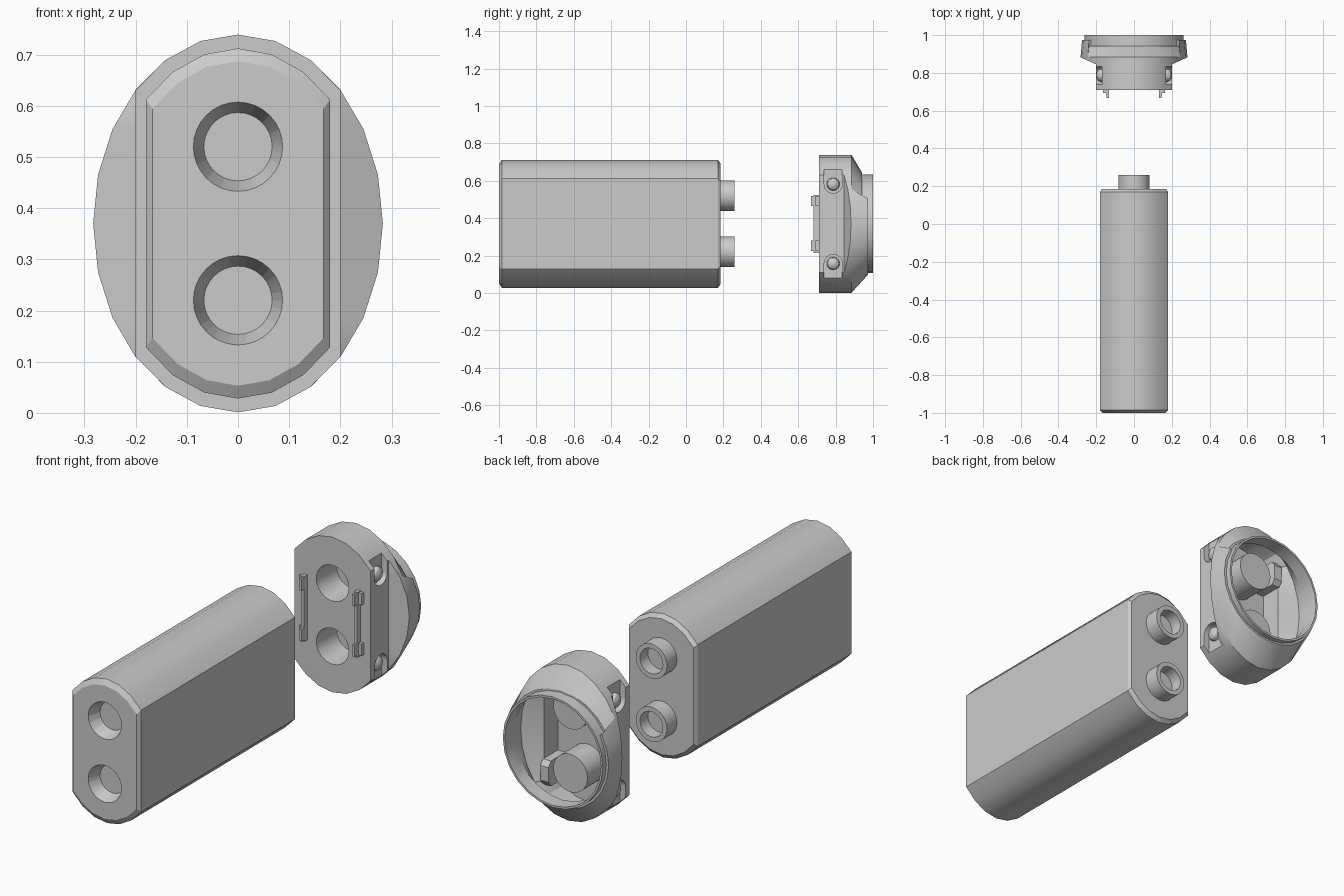
import bpy, bmesh, math

if "Cube" in bpy.data.objects:
    bpy.data.objects.remove(bpy.data.objects["Cube"])

CZ = 0.37                 # height of the long axis
HOLES = (0.22, 0.52)      # socket heights


def make(name, bm, smooth=True):
    bmesh.ops.remove_doubles(bm, verts=bm.verts, dist=1e-5)
    bmesh.ops.recalc_face_normals(bm, faces=bm.faces)
    me = bpy.data.meshes.new(name)
    bm.to_mesh(me)
    bm.free()
    ob = bpy.data.objects.new(name, me)
    bpy.context.collection.objects.link(ob)
    if smooth:
        shade(ob)
    return ob


def shade(ob):
    bpy.ops.object.select_all(action='DESELECT')
    ob.select_set(True)
    bpy.context.view_layer.objects.active = ob
    bpy.ops.object.shade_smooth_by_angle(angle=math.radians(28))


def loft(name, rings, smooth=True):
    """Skin equal-length rings and close both ends."""
    bm = bmesh.new()
    vs = [[bm.verts.new(p) for p in r] for r in rings]
    n = len(rings[0])
    for a, b in zip(vs, vs[1:]):
        for i in range(n):
            j = (i + 1) % n
            bm.faces.new((a[i], a[j], b[j], b[i]))
    bm.faces.new(vs[0])
    bm.faces.new(vs[-1])
    bmesh.ops.remove_doubles(bm, verts=bm.verts, dist=1e-5)
    bmesh.ops.dissolve_degenerate(bm, dist=1e-5, edges=bm.edges)
    return make(name, bm, smooth)


def turned(name, z, profile, n=32, smooth=True):
    """Round part along y; profile is (radius, y) pairs."""
    return loft(name, [[(r * math.cos(2 * math.pi * i / n), y,
                         z + r * math.sin(2 * math.pi * i / n)) for i in range(n)]
                       for r, y in profile], smooth)


def box(name, x, y, z):
    bm = bmesh.new()
    bmesh.ops.create_cube(bm, size=1)
    for v in bm.verts:
        v.co = [(a + b) / 2 + c * (b - a) for (a, b), c in zip((x, y, z), v.co)]
    return make(name, bm, False)


def boolean(ob, tool, op):
    m = ob.modifiers.new("bool", 'BOOLEAN')
    m.operation, m.object, m.solver = op, tool, 'EXACT'
    bpy.context.view_layer.objects.active = ob
    bpy.ops.object.modifier_apply(modifier=m.name)
    bpy.data.objects.remove(tool)


def clamp(v, m):
    return max(-m, min(m, v))


# Body: oval of 15-degree steps, flattened at the sides, chamfered ends
def body_ring(y, s):
    return [(s * clamp(0.255 * math.cos(math.radians(a)), 0.18), y,
             CZ + s * 0.342 * math.sin(math.radians(a))) for a in range(0, 360, 15)]


body = loft("body", [body_ring(-1, 0.927), body_ring(-0.985, 1),
                     body_ring(0.17, 1), body_ring(0.185, 0.945)])
for z in HOLES:
    boolean(body, turned("cut", z, [(0.0875, -1.001), (0.0667, -0.94)], smooth=False),
            'DIFFERENCE')
shade(body)

# Hollow pegs on the body's rear face
for i, z in enumerate(HOLES):
    turned(f"peg_{i}", z, [(0.082, 0.18), (0.082, 0.26), (0.06, 0.26), (0.06, 0.2)])

# Cap shell: angles repeat at 30 and 150 degrees for the stepped rear lip
angles = []
for a in range(0, 360, 15):
    if a == 30:
        angles += [(a, 0), (a, 1)]
    elif a == 150:
        angles += [(a, 1), (a, 0)]
    else:
        angles.append((a, int(30 < a < 150)))


def cap_ring(y, rx, rz, clip=9, ramp=0, step=None):
    pts = []
    for a, s in angles:
        c, d = math.cos(math.radians(a)), math.sin(math.radians(a))
        x = clamp(rx * c, clip)
        yy = step if (s and step) else y
        yy += ramp * max(0, abs(x) - 0.2)
        pts.append((x, yy, CZ + rz * d))
    return pts


cap = loft("cap_shell", [
    cap_ring(0.71, 0.283, 0.369, 0.2),
    cap_ring(0.845, 0.283, 0.369, 0.2),
    cap_ring(0.845, 0.283, 0.369, ramp=0.45),
    cap_ring(0.885, 0.283, 0.369),
    cap_ring(0.973, 0.275, 0.272, step=0.942),
    cap_ring(0.973, 0.263, 0.263, step=0.942),
    cap_ring(1.0, 0.263, 0.263),
    cap_ring(1.0, 0.253, 0.253),
    cap_ring(0.93, 0.253, 0.253),
    cap_ring(0.88, 0.253, 0.335),
    cap_ring(0.845, 0.253, 0.335, 0.155),
    cap_ring(0.74, 0.253, 0.335, 0.155)], smooth=False)

# Sockets: closed bosses inside, tapered holes from the front
for z in HOLES:
    boolean(cap, turned("boss", z, [(0.09, 0.725), (0.09, 0.868)], smooth=False), 'UNION')
    boolean(cap, turned("cut", z, [(0.086, 0.70), (0.075, 0.85)], smooth=False),
            'DIFFERENCE')

# Screw pockets in the flat sides, each with a domed screw
for sx in (-1, 1):
    for sz in (-1, 1):
        zc = CZ + sz * 0.212
        xs = sorted((sx * 0.17, sx * 0.26))
        n = 20
        prof = [(0.787 + 0.048 * math.cos(math.pi * i / n),
                 zc - sz * 0.048 * math.sin(math.pi * i / n)) for i in range(n + 1)]
        prof += [(0.739, CZ + sz * 0.40), (0.835, CZ + sz * 0.40)]
        boolean(cap, loft("cut", [[(x, y, z) for y, z in prof] for x in xs], False),
                'DIFFERENCE')
        dome = [(0.034, 0.168), (0.034, 0.18), (0.029, 0.19), (0.018, 0.197), (0.006, 0.2)]
        loft("screw", [[(sx * h, 0.787 + r * math.cos(2 * math.pi * i / n),
                         zc + r * math.sin(2 * math.pi * i / n)) for i in range(n)]
                       for r, h in dome])
shade(cap)

for sx in (-1, 1):
    # Clip rails on the cap's front face with a prong at each end
    side = lambda a, b: sorted((sx * a, sx * b))
    box("clip_rail", side(0.132, 0.148), (0.683, 0.712), (0.215, 0.525))
    for z in (0.225, 0.465):
        box("clip_prong", side(0.132, 0.146), (0.667, 0.69), (z, z + 0.055))
        box("clip_foot", side(0.14, 0.165), (0.693, 0.712), (z, z + 0.055))
    # Rounded latch tabs on the inner side walls
    zc = CZ - sx * 0.19
    tab = [(0.735, zc - 0.06), (0.85, zc - 0.06), (0.868, zc - 0.035),
           (0.868, zc + 0.035), (0.85, zc + 0.06), (0.735, zc + 0.06)]
    loft("latch_tab", [[(x, y, z) for y, z in tab] for x in side(0.115, 0.158)], False)
